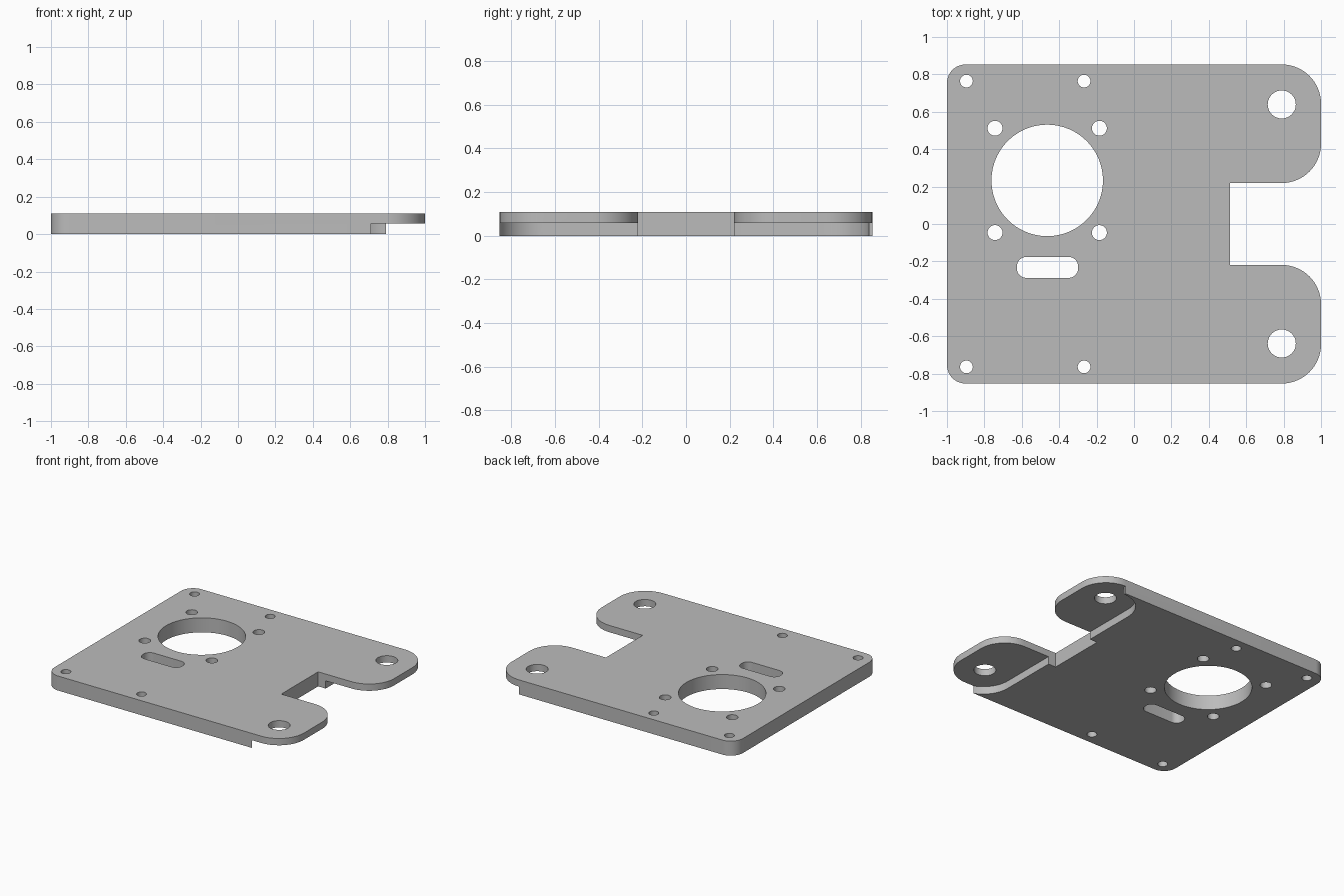
import bpy, bmesh
from math import sin, cos, pi
from mathutils import Vector

cube = bpy.data.objects.get("Cube")
if cube:
    bpy.data.objects.remove(cube, do_unlink=True)

THICK, STEP = 0.109, 0.058

grey = bpy.data.materials.new("plain_grey")
grey.use_nodes = True
colour = (0.5, 0.5, 0.5, 1)
grey.diffuse_color = colour
grey.node_tree.nodes["Principled BSDF"].inputs["Base Color"].default_value = colour


def rounded(corners, steps=16):
    """Right-angled outline from (x, y, radius) corners."""
    pts = []
    for i, (x, y, r) in enumerate(corners):
        p = Vector((x, y))
        if r == 0:
            pts.append(p)
            continue
        d1 = (Vector(corners[i - 1][:2]) - p).normalized()
        d2 = (Vector(corners[(i + 1) % len(corners)][:2]) - p).normalized()
        c = p + r * (d1 + d2)
        for k in range(steps + 1):
            t = k / steps * pi / 2
            pts.append(c - r * (d2 * cos(t) + d1 * sin(t)))
    return pts


def circle(x, y, r, n=48):
    return [Vector((x + r * cos(2 * pi * k / n), y + r * sin(2 * pi * k / n)))
            for k in range(n)]


def slab(name, loops, z0, z1):
    """Extrude an outline with holes into a closed solid."""
    bm = bmesh.new()
    edges = []
    for loop in loops:
        vs = [bm.verts.new((p.x, p.y, z0)) for p in loop]
        edges += [bm.edges.new((vs[i - 1], vs[i])) for i in range(len(vs))]
    bmesh.ops.triangle_fill(bm, edges=edges, use_beauty=True)
    ext = bmesh.ops.extrude_face_region(bm, geom=bm.faces[:], use_keep_orig=True)
    top = [g for g in ext["geom"] if isinstance(g, bmesh.types.BMVert)]
    bmesh.ops.translate(bm, verts=top, vec=(0, 0, z1 - z0))
    bmesh.ops.recalc_face_normals(bm, faces=bm.faces[:])
    mesh = bpy.data.meshes.new(name)
    bm.to_mesh(mesh)
    bm.free()
    mesh.materials.append(grey)
    ob = bpy.data.objects.new(name, mesh)
    bpy.context.collection.objects.link(ob)
    return ob


# Plate outline: rounded rectangle with a notch between two round tabs
W, TAB = 0.853, 0.21
outline = rounded([
    (-1, -W, 0.1), (1, -W, TAB), (1, -0.219, TAB), (0.513, -0.219, 0),
    (0.513, 0.219, 0), (1, 0.219, TAB), (1, W, TAB), (-1, W, 0.1)])

# Main bore with its four bolt holes
BX, BY, B = -0.464, 0.233, 0.279
holes = [circle(BX, BY, 0.298, 96)]
holes += [circle(BX + sx * B, BY + sy * B, 0.04) for sx in (-1, 1) for sy in (-1, 1)]

# Tab holes and small mounting holes, mirrored front to back
for s in (-1, 1):
    holes.append(circle(0.79, s * 0.639, 0.075))
    holes += [circle(x, s * 0.764, 0.034) for x in (-0.896, -0.267)]

# Slot
holes.append(rounded([(-0.626, -0.288, 0.05), (-0.299, -0.288, 0.05),
                      (-0.299, -0.176, 0.05), (-0.626, -0.176, 0.05)], 8))

plate = slab("mounting_plate", [outline] + holes, 0, THICK)

# Relief under the tabs, leaving a thin rim on the back edge
relief = slab("tab_relief_cutter", [rounded([
    (0.576, -0.868, 0.214), (1.1, -0.868, 0), (1.1, 0.95, 0),
    (0.79, 0.95, 0), (0.79, 0.838, 0), (0.576, 0.838, 0.2139)])], -0.1, STEP)
relief.hide_render = True

cut = plate.modifiers.new("tab_relief", "BOOLEAN")
cut.operation = "DIFFERENCE"
cut.solver = "EXACT"
cut.object = relief

bpy.ops.object.select_all(action="DESELECT")
plate.select_set(True)
bpy.context.view_layer.objects.active = plate
bpy.ops.object.modifier_apply(modifier=cut.name)
bpy.data.objects.remove(relief, do_unlink=True)
bpy.ops.object.shade_smooth_by_angle()
